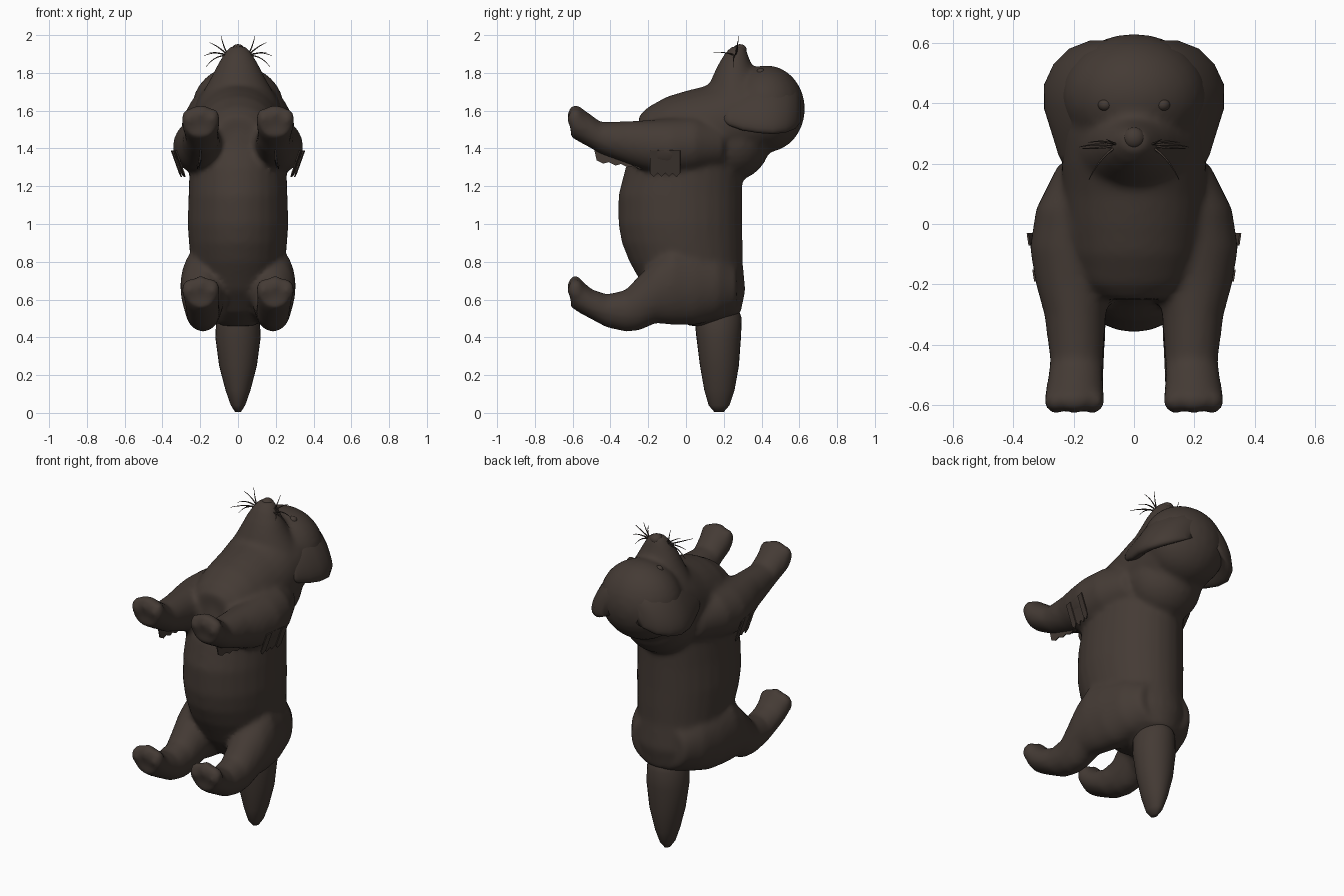
import bpy, bmesh, math
from mathutils import Vector, Matrix

cube = bpy.data.objects.get("Cube")
if cube:
    bpy.data.objects.remove(cube, do_unlink=True)

fur = bpy.data.materials.new("dark brown fur")
fur.use_nodes = True
COLOR = (0.058, 0.043, 0.035, 1)
fur.diffuse_color = COLOR
shader = next(n for n in fur.node_tree.nodes if n.type == 'BSDF_PRINCIPLED')
shader.inputs["Base Color"].default_value = COLOR
shader.inputs["Roughness"].default_value = 0.9


def finish(name, bm, smooth=True):
    bmesh.ops.recalc_face_normals(bm, faces=bm.faces[:])
    for f in bm.faces:
        f.smooth = smooth
    mesh = bpy.data.meshes.new(name)
    bm.to_mesh(mesh)
    bm.free()
    mesh.materials.append(fur)
    obj = bpy.data.objects.new(name, mesh)
    bpy.context.collection.objects.link(obj)
    return obj


def loft(bm, rings, axis, sx=1, lean=0, n=28):
    """Closed tube through elliptical rings: (position, centre a, centre b, radius a, radius b)."""
    loops = []
    for t, ca, cb, ra, rb in rings:
        loop = []
        for i in range(n):
            a = 2 * math.pi * i / n
            dv = rb * math.sin(a)
            u, v = sx * (ca + ra * math.cos(a) - lean * dv), cb + dv
            loop.append(bm.verts.new((u, v, t) if axis == 'Z' else (u, t, v)))
        loops.append(loop)
    for p, q in zip(loops, loops[1:]):
        for i in range(n):
            j = (i + 1) % n
            bm.faces.new((p[i], p[j], q[j], q[i]))
    bm.faces.new(loops[0])
    bm.faces.new(loops[-1])


def ball(bm, center, radii):
    m = Matrix.Translation(center) @ Matrix.Diagonal((*radii, 1))
    bmesh.ops.create_uvsphere(bm, u_segments=24, v_segments=16, radius=1, matrix=m)


def fringe(name, start, end, hang, count):
    """Flat row of fur tips with a shallow ragged edge."""
    bm = bmesh.new()
    a, b, d = Vector(start), Vector(end), Vector(hang)
    for i in range(count):
        p, q = a.lerp(b, i / count), a.lerp(b, (i + 1) / count)
        bm.faces.new([bm.verts.new(c) for c in (p, q, q + d * 0.85, p.lerp(q, 0.5) + d, p + d * 0.85)])
    obj = finish(name, bm, False)
    obj.modifiers.new("thickness", 'SOLIDIFY').thickness = 0.006


# Body: torso, neck, head and limbs fused into one skin
bm = bmesh.new()
loft(bm, [(.46, 0, .1, .08, .08), (.53, 0, .09, .19, .2), (.65, 0, .05, .235, .265),
          (.8, 0, .0, .25, .3), (.9, 0, -.02, .26, .32), (1.0, 0, -.03, .267, .328),
          (1.15, 0, -.03, .262, .328), (1.3, 0, -.01, .257, .31), (1.4, 0, .03, .26, .3),
          (1.5, 0, .05, .25, .3), (1.58, 0, .04, .21, .26), (1.63, 0, .04, .15, .17)], 'Z')
# Throat and neck
loft(bm, [(-.25, 0, 1.5, .1, .07), (-.2, 0, 1.49, .17, .13), (-.1, 0, 1.48, .21, .195),
          (0, 0, 1.49, .225, .215), (.1, 0, 1.5, .235, .23), (.2, 0, 1.53, .24, .24),
          (.3, 0, 1.56, .24, .23), (.4, 0, 1.58, .23, .22)], 'Y')
ball(bm, (0, .25, 1.45), (.22, .2, .22))
ball(bm, (0, .425, 1.61), (.245, .205, .23))
# Muzzle
loft(bm, [(1.58, 0, .3, .2, .18), (1.7, 0, .265, .185, .155), (1.78, 0, .26, .14, .12),
          (1.84, 0, .258, .11, .09), (1.9, 0, .265, .075, .062), (1.94, 0, .277, .045, .036)], 'Z')
FRONT = [(.2, .12, 1.42, .13, .12), (.05, .17, 1.42, .155, .15), (-.08, .195, 1.41, .15, .15),
         (-.2, .2, 1.415, .125, .135), (-.3, .195, 1.43, .102, .115), (-.45, .19, 1.455, .088, .085),
         (-.52, .195, 1.5, .092, .09), (-.575, .197, 1.535, .1, .095), (-.61, .2, 1.54, .085, .08)]
HIND = [(.27, .07, .66, .11, .12), (.17, .115, .67, .135, .175), (.05, .145, .67, .14, .205),
        (-.07, .17, .68, .135, .215), (-.16, .183, .645, .12, .17), (-.25, .185, .58, .102, .145),
        (-.32, .185, .54, .092, .11), (-.42, .185, .54, .088, .088), (-.5, .19, .575, .09, .08),
        (-.57, .195, .625, .094, .092), (-.61, .195, .64, .08, .08)]
for side in (1, -1):
    loft(bm, FRONT, 'Y', side)
    loft(bm, HIND, 'Y', side)
    # Toes
    for z in (1.55, .645):
        for k in (-1, 0, 1):
            ball(bm, (side * (.197 + k * .06), -.585, z + .025 - .02 * abs(k)), (.042, .042, .058))
body = finish("body", bm)
skin = body.modifiers.new("fuse", 'REMESH')
skin.mode = 'VOXEL'
skin.voxel_size = 0.016
skin.use_smooth_shade = True
soft = body.modifiers.new("soften", 'SMOOTH')
soft.factor = 0.5
soft.iterations = 6

# Tail
bm = bmesh.new()
loft(bm, [(.005, 0, .175, .015, .025), (.04, 0, .175, .038, .055), (.12, 0, .177, .066, .08),
          (.25, 0, .177, .1, .103), (.4, 0, .173, .12, .118), (.5, 0, .17, .115, .125),
          (.6, 0, .16, .08, .1)], 'Z')
finish("tail", bm)

# Nose
bm = bmesh.new()
ball(bm, (0, .285, 1.922), (.036, .036, .03))
finish("nose", bm)

for side, label in ((1, "left"), (-1, "right")):
    # Ear flap, leaning outward toward its lower edge
    bm = bmesh.new()
    loft(bm, [(.19, .2, 1.58, .025, .035), (.23, .2, 1.59, .037, .07), (.3, .2, 1.6, .05, .105),
              (.38, .213, 1.61, .055, .128), (.46, .21, 1.61, .058, .134), (.53, .18, 1.61, .06, .125),
              (.58, .14, 1.61, .055, .105), (.607, .09, 1.61, .045, .07)], 'Y', side, 0.5)
    finish(label + "_ear", bm)

    # Eye
    bm = bmesh.new()
    ball(bm, (side * .095, .395, 1.8), (.025, .022, .026))
    finish(label + "_eye", bm)

    # Whiskers
    curve = bpy.data.curves.new(label + "_whiskers", 'CURVE')
    curve.dimensions = '3D'
    curve.bevel_depth = 0.0035
    curve.bevel_resolution = 1
    for mid, tip in (((.12, .27, 1.92), (.18, .255, 1.89)), ((.12, .25, 1.90), (.17, .25, 1.83)),
                     ((.11, .23, 1.91), (.15, .145, 1.91)), ((.10, .28, 1.94), (.15, .27, 1.96)),
                     ((.075, .27, 1.93), (.09, .28, 1.996))):
        line = curve.splines.new('NURBS')
        line.points.add(2)
        line.use_endpoint_u = True
        line.order_u = 3
        for p, (x, y, z), r in zip(line.points, ((.05, .26, 1.89), mid, tip), (1.3, 1, .3)):
            p.co = (side * x, y, z, 1)
            p.radius = r
    curve.materials.append(fur)
    bpy.context.collection.objects.link(bpy.data.objects.new(curve.name, curve))

    # Fur feathering below the elbow and foreleg
    fringe(label + "_elbow_fringe", (side * .35, -.03, 1.39), (side * .325, -.19, 1.39),
           (-side * .05, 0, -.14), 4)
    fringe(label + "_foreleg_fringe", (side * .2, -.49, 1.41), (side * .22, -.1, 1.35),
           (0, .02, -.085), 6)
